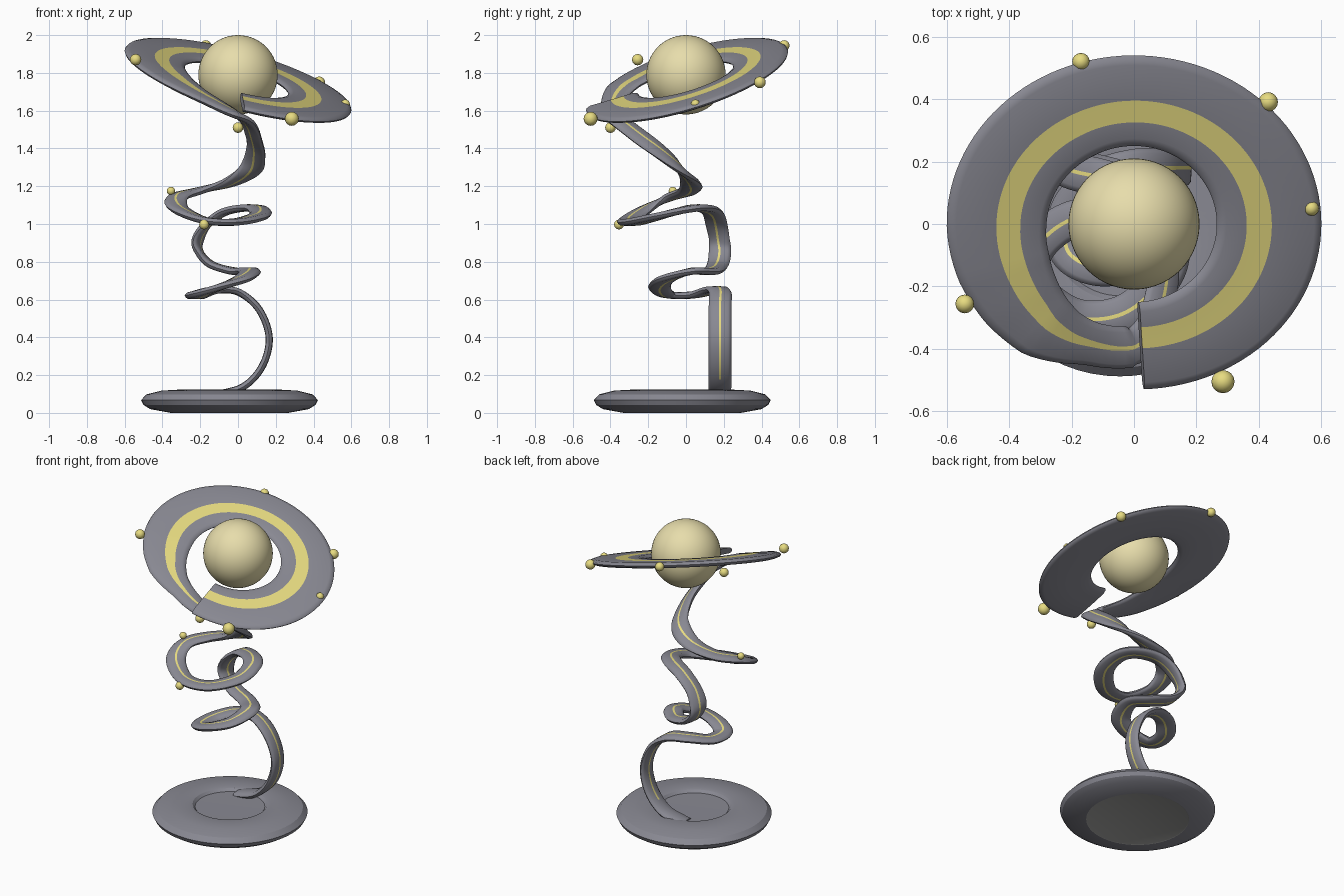
import bpy, bmesh, math
from mathutils import Vector

if "Cube" in bpy.data.objects:
    bpy.data.objects.remove(bpy.data.objects["Cube"])


def material(name, rgb):
    m = bpy.data.materials.new(name)
    m.diffuse_color = (*rgb, 1)
    m.use_nodes = True
    m.node_tree.nodes["Principled BSDF"].inputs["Base Color"].default_value = m.diffuse_color
    return m


GREY = material("slate grey", (0.25, 0.25, 0.29))
GOLD = material("pale gold", (0.82, 0.73, 0.225))
CREAM = material("cream", (0.83, 0.75, 0.425))
PAD = material("neutral grey", (0.36, 0.36, 0.35))


def finish(name, bm, mats, angle=40):
    bmesh.ops.recalc_face_normals(bm, faces=bm.faces)
    me = bpy.data.meshes.new(name)
    bm.to_mesh(me)
    bm.free()
    ob = bpy.data.objects.new(name, me)
    bpy.context.collection.objects.link(ob)
    for m in mats:
        me.materials.append(m)
    bpy.ops.object.select_all(action='DESELECT')
    ob.select_set(True)
    bpy.context.view_layer.objects.active = ob
    bpy.ops.object.shade_smooth_by_angle(angle=math.radians(angle))
    return ob


def ball(name, pos, r, mat, seg=24):
    bm = bmesh.new()
    bmesh.ops.create_uvsphere(bm, u_segments=seg, v_segments=seg // 2, radius=r)
    bmesh.ops.translate(bm, verts=bm.verts, vec=pos)
    return finish(name, bm, [mat])


def lerp_table(table, x):
    for p, q in zip(table, table[1:]):
        if x <= q[0]:
            t = (x - p[0]) / (q[0] - p[0])
            return [a + (b - a) * t for a, b in zip(p[1:], q[1:])]
    return table[-1][1:]


# planet
ball("planet", (0, 0, 1.79), 0.21, CREAM, 56)

# round base with a shallow recess and a lighter pad underneath
profile = [(0, 0.002), (0.305, 0.002), (0.31, 0.0), (0.42, 0.02), (0.455, 0.042),
           (0.468, 0.068), (0.44, 0.098), (0.36, 0.118), (0.25, 0.124),
           (0.225, 0.118), (0.21, 0.102), (0, 0.1)]
bm = bmesh.new()
vs = [bm.verts.new((r, 0, z)) for r, z in profile]
es = [bm.edges.new(e) for e in zip(vs, vs[1:])]
bmesh.ops.spin(bm, geom=vs + es, cent=(0, 0, 0), axis=(0, 0, 1),
               angle=math.tau, steps=64)
bmesh.ops.remove_doubles(bm, verts=bm.verts, dist=1e-4)
for f in bm.faces:
    if f.calc_center_median().z < 0.005:
        f.material_index = 1
bmesh.ops.translate(bm, verts=bm.verts, vec=(-0.045, -0.02, 0))
finish("base", bm, [GREY, PAD], 30)

# tilted ring: angle, inner radii x/y, outer radii x/y, drop below the ring plane
RING = [(-87, 0.265, 0.25, 0.60, 0.53, 0), (0, 0.265, 0.25, 0.60, 0.54, 0),
        (120, 0.265, 0.25, 0.60, 0.54, 0), (180, 0.28, 0.26, 0.60, 0.54, 0),
        (200, 0.29, 0.275, 0.595, 0.545, 0), (215, 0.305, 0.30, 0.58, 0.553, 0.004),
        (230, 0.325, 0.322, 0.552, 0.543, 0.012), (240, 0.335, 0.335, 0.518, 0.51, 0.025),
        (250, 0.337, 0.337, 0.482, 0.478, 0.04), (268, 0.33, 0.33, 0.46, 0.46, 0.07)]


def plane(x, y):
    return 1.760 - 0.262 * x + 0.282 * y


centres, sides, halves, ringness = [], [], [], []
N_RING = 110
for i in range(N_RING + 1):
    deg = -87 + 355 * i / N_RING
    ix, iy, ox, oy, drop = lerp_table(RING, deg)
    c, s = math.cos(math.radians(deg)), math.sin(math.radians(deg))
    a = Vector((ix * c, iy * s, plane(ix * c, iy * s) - drop))
    b = Vector((ox * c, oy * s, plane(ox * c, oy * s) - drop))
    centres.append((a + b) / 2)
    sides.append((b - a).normalized())
    halves.append((b - a).length / 2)
    ringness.append(max(0, min(1, (262 - deg) / 40)))

# winding ribbon path from the ring down to the base
PATH = [(0.05, -0.345, 1.54), (0.08, -0.255, 1.47), (0.095, -0.14, 1.385),
        (0.065, -0.03, 1.29), (-0.05, 0.025, 1.22), (-0.21, 0.01, 1.175),
        (-0.32, -0.09, 1.14), (-0.31, -0.21, 1.08), (-0.18, -0.30, 1.02),
        (-0.02, -0.28, 1.01), (0.105, -0.15, 1.04), (0.11, -0.01, 1.075),
        (0.04, 0.08, 1.085), (-0.08, 0.14, 1.06), (-0.18, 0.165, 0.98),
        (-0.215, 0.18, 0.88), (-0.15, 0.17, 0.79), (-0.02, 0.13, 0.75),
        (0.06, 0.03, 0.75), (0.02, -0.10, 0.71), (-0.10, -0.14, 0.665),
        (-0.21, -0.09, 0.625), (-0.21, 0.04, 0.625), (-0.12, 0.14, 0.65),
        (0.0, 0.18, 0.64), (0.11, 0.18, 0.55), (0.165, 0.18, 0.40),
        (0.13, 0.18, 0.25), (0.03, 0.18, 0.14), (-0.12, 0.175, 0.095)]
ctrl = [centres[-6], centres[-1]] + [Vector(p) for p in PATH]
ctrl.append(2 * ctrl[-1] - ctrl[-2])
STEPS = 10
for k in range(1, len(ctrl) - 2):
    p0, p1, p2, p3 = ctrl[k - 1:k + 3]
    for j in range(1, STEPS + 1):
        t = j / STEPS
        centres.append(0.5 * (2 * p1 + (p2 - p0) * t
                              + (2 * p0 - 5 * p1 + 4 * p2 - p3) * t * t
                              + (3 * p1 - p0 - 3 * p2 + p3) * t ** 3))
        halves.append(0.060)
        ringness.append(0)

n = len(centres)
tang = [(centres[min(i + 1, n - 1)] - centres[max(i - 1, 0)]).normalized()
        for i in range(n)]
# ribbon width stays level and keeps its sense through the upright arcs
for i in range(N_RING + 1, n):
    w = tang[i].cross(Vector((0, 0, 1)))
    w = w.normalized() if w.length > 0.12 else sides[-1].copy()
    sides.append(w if w.dot(sides[-1]) > 0 else -w)
# the neck rolls outward
for i in range(N_RING + 1, N_RING + 56):
    roll = 0.75 * math.sin(math.pi * (i - N_RING) / 56)
    sides[i] = (sides[i] - roll * sides[i].cross(tang[i])).normalized()
for _ in range(14):
    new = list(sides)
    for i in range(N_RING - 4, n - 1):
        w = sides[i - 1] + sides[i] + sides[i + 1]
        if i > N_RING:
            w -= tang[i] * w.dot(tang[i])
        new[i] = w.normalized()
    sides = new

# sweep the section, stripe on top of the ring, both sides of the ribbon
bm = bmesh.new()
loops = []
for c, t, w, h, g in zip(centres, tang, sides, halves, ringness):
    up = w.cross(t).normalized()
    lo, hi = -0.10 - 0.35 * g, 0.10 - 0.07 * g
    e, e2 = 1 - 0.006 / h, 1 - (0.016 + 0.012 * g) / h
    th = 0.019
    sec = [(-1, 0), (-e, .5), (-e2, .9), (lo, 1 - 0.15 * g), (hi, 1 - 0.15 * g),
           (e2, .9), (e, .5), (1, 0), (e, -.5), (e2, -.9), (hi, -1), (lo, -1),
           (-e2, -.9), (-e, -.5)]
    loops.append([bm.verts.new(c + w * (u * h) + up * (v * th)) for u, v in sec])
m = len(loops[0])
for i, (a, b) in enumerate(zip(loops, loops[1:])):
    for j in range(m):
        f = bm.faces.new((a[j], a[(j + 1) % m], b[(j + 1) % m], b[j]))
        if i < n - 16 and (j == 3 or (j == 10 and i > N_RING)):
            f.material_index = 1
bm.faces.new(loops[0])
bm.faces.new(loops[-1])
finish("ring_and_ribbon", bm, [GREY, GOLD], 50)

# small beads along the rim and ribbon
BEADS = [(-0.17, 0.52, 1.945, .028), (0.43, 0.391, 1.75, .031),
         (0.568, 0.05, 1.635, .024), (0.285, -0.505, 1.557, .037),
         (-0.542, -0.256, 1.870, .03), (0.0, -0.40, 1.51, .028),
         (-0.18, -0.355, 0.997, .026), (-0.355, -0.07, 1.175, .022)]
for i, (x, y, z, r) in enumerate(BEADS):
    ball(f"bead_{i + 1}", (x, y, z), r, GOLD, 16)
